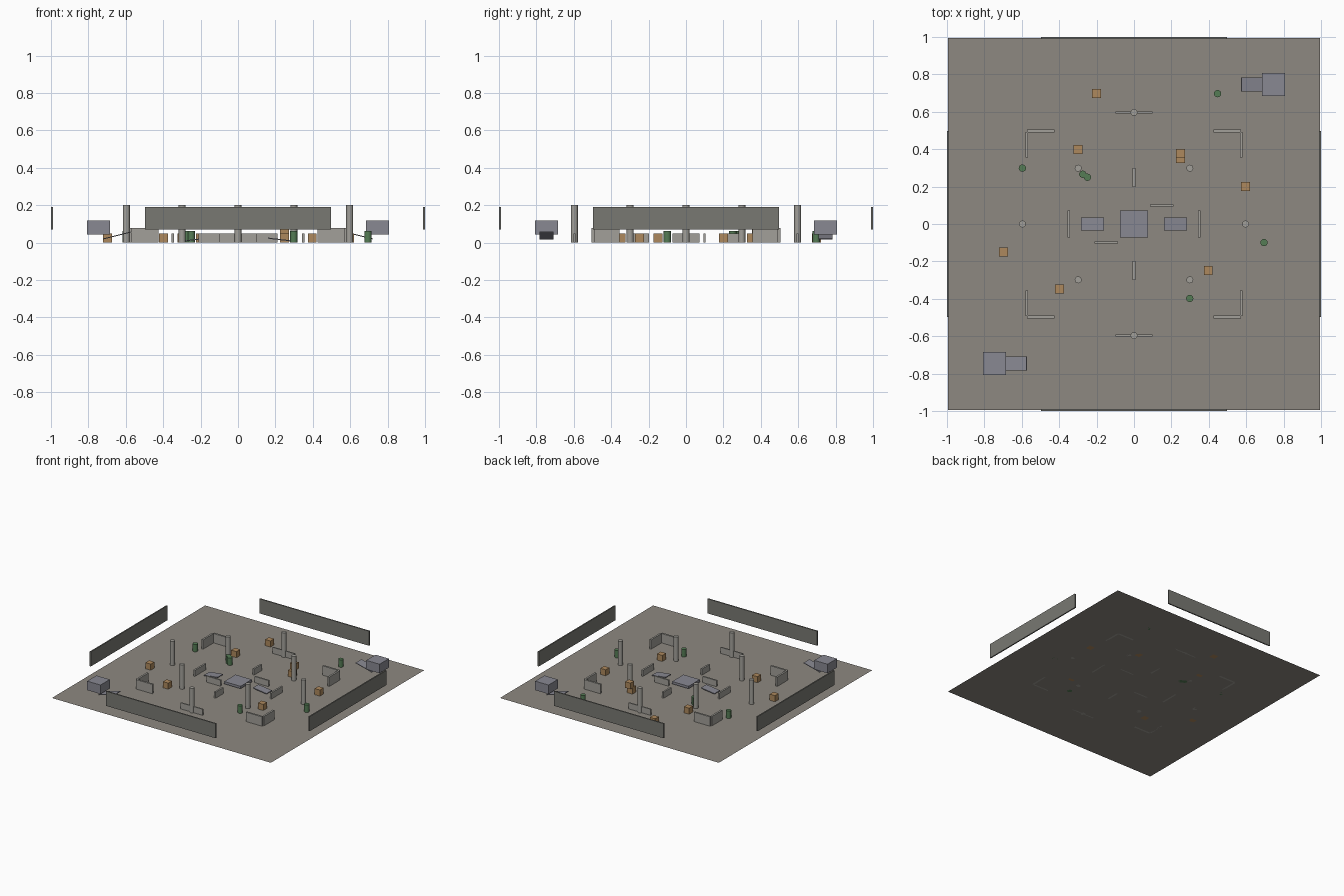
import bpy, math

if "Cube" in bpy.data.objects:
    bpy.data.objects.remove(bpy.data.objects["Cube"])


def material(name, rgb):
    m = bpy.data.materials.new(name)
    m.diffuse_color = (*rgb, 1)
    m.use_nodes = True
    m.node_tree.nodes["Principled BSDF"].inputs["Base Color"].default_value = m.diffuse_color
    return m


FLOOR = material("floor_stone", (0.27, 0.25, 0.22))
OUTER = material("dark_wall", (0.19, 0.19, 0.17))
STONE = material("pale_stone", (0.36, 0.35, 0.32))
STEEL = material("blue_grey", (0.25, 0.25, 0.29))
WOOD = material("wood", (0.42, 0.25, 0.11))
GREEN = material("green_paint", (0.09, 0.2, 0.09))


def finish(name, mat):
    ob = bpy.context.object
    ob.name = name
    ob.data.materials.append(mat)
    return ob


def box(name, x, y, z0, sx, sy, sz, mat, tilt=0):
    """Box standing at height z0, optionally tilted about y."""
    bpy.ops.mesh.primitive_cube_add(size=1, location=(x, y, z0 + sz / 2),
                                    rotation=(0, tilt, 0))
    bpy.context.object.scale = (sx, sy, sz)
    return finish(name, mat)


def cylinder(name, x, y, r, h, mat):
    bpy.ops.mesh.primitive_cylinder_add(vertices=16, radius=r, depth=h,
                                        location=(x, y, h / 2))
    bpy.ops.object.shade_smooth_by_angle()
    return finish(name, mat)


# Floor
bpy.ops.mesh.primitive_plane_add(size=1.99)
finish("floor", FLOOR)

for s in (-1, 1):
    # Raised outer walls
    box("outer_wall", 0, s * 0.995, 0.07, 0.995, 0.01, 0.12, OUTER)
    box("outer_wall", s * 0.995, 0, 0.07, 0.01, 0.995, 0.12, OUTER)

    # Low cover walls
    box("edge_cover", 0, s * 0.597, 0, 0.2, 0.01, 0.05, STONE)
    box("side_cover", s * 0.348, 0, 0, 0.014, 0.147, 0.05, STONE)
    box("middle_cover", 0, s * 0.249, 0, 0.014, 0.1, 0.05, STONE)
    box("inner_cover", s * 0.149, s * 0.0995, 0, 0.125, 0.012, 0.05, STONE)

    # L-shaped corner walls
    for t in (-1, 1):
        box("corner_wall_long", s * 0.4985, t * 0.498, 0, 0.147, 0.015, 0.077, STONE)
        box("corner_wall_side", s * 0.573, t * 0.424, 0, 0.015, 0.137, 0.077, STONE)

    # Tall columns
    for x, y in ((s * 0.597, 0), (0, s * 0.597), (s * 0.2985, 0.2985), (s * 0.2985, -0.2985)):
        cylinder("column", x, y, 0.0185, 0.2, STONE)

    # Centre ramps sloping outward
    box("centre_ramp", s * 0.222, 0, 0.0135, 0.125, 0.07, 0.006, STEEL, s * math.radians(7))

    # Floating corner blocks with tilted ramps
    box("corner_block", s * 0.746, s * 0.746, 0.043, 0.121, 0.121, 0.074, STEEL)
    box("corner_ramp", s * 0.647, s * 0.746, 0.0355, 0.152, 0.075, 0.005, STEEL,
        s * math.radians(14))

# Centre platform
box("centre_platform", 0, 0, 0.01, 0.149, 0.147, 0.02, STEEL)

# Crates, one of them stacked
for x, y, z in ((-0.2, 0.697, 0), (-0.3, 0.398, 0), (0.249, 0.35, 0), (0.249, 0.376, 0.05),
                (0.597, 0.2, 0), (-0.697, -0.149, 0), (-0.398, -0.348, 0), (0.397, -0.249, 0)):
    box("crate", x, y, z, 0.048, 0.048, 0.05, WOOD)

# Barrels
for x, y in ((-0.597, 0.2985), (0.447, 0.697), (-0.274, 0.266), (-0.249, 0.25),
             (0.695, -0.0995), (0.298, -0.398)):
    cylinder("barrel", x, y, 0.0195, 0.061, GREEN)
